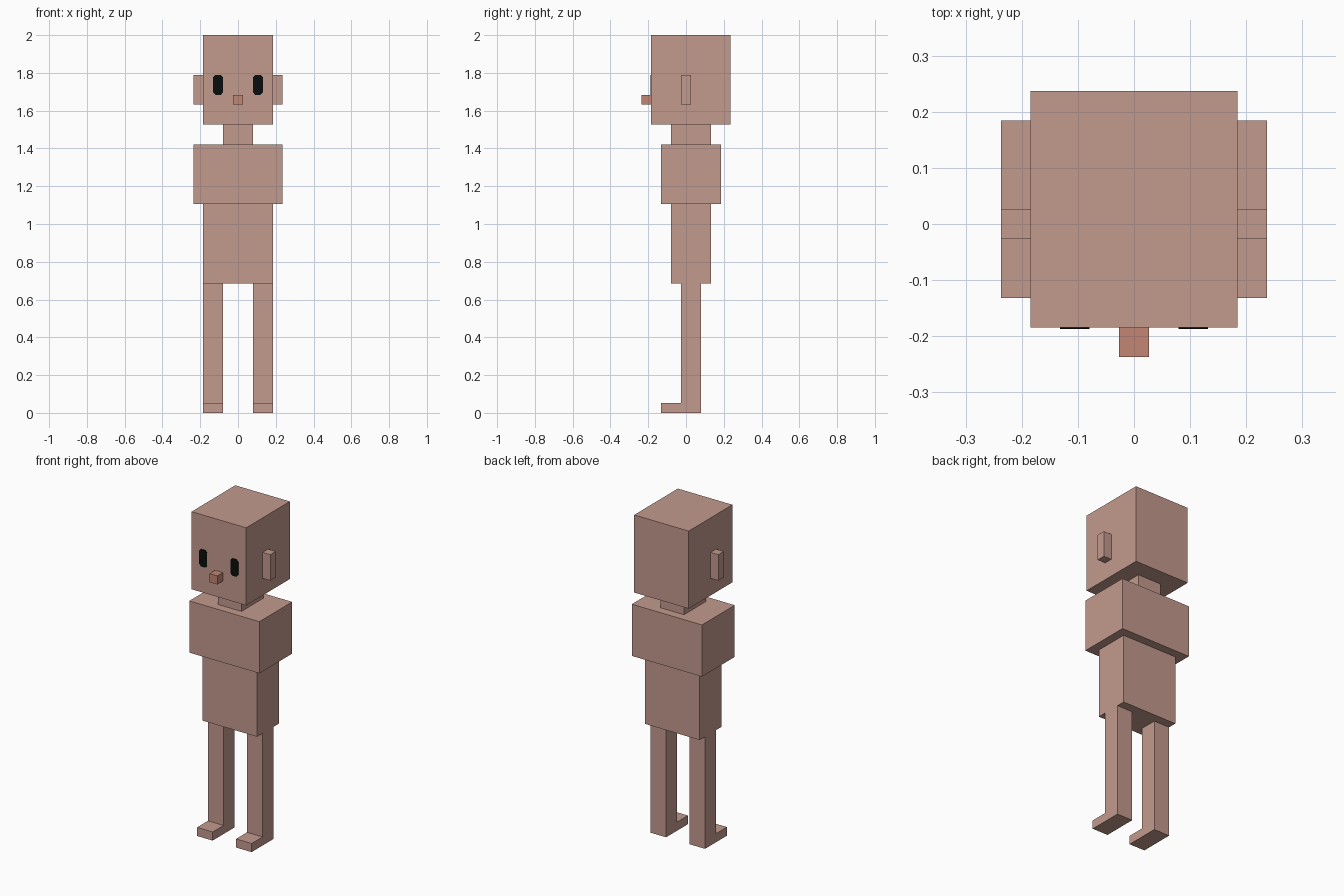
import bpy
import bmesh

if "Cube" in bpy.data.objects:
    bpy.data.objects.remove(bpy.data.objects["Cube"], do_unlink=True)

U = 2 / 38  # one block


def material(name, rgb):
    m = bpy.data.materials.new(name)
    m.use_nodes = True
    m.diffuse_color = (*rgb, 1)
    bsdf = next(n for n in m.node_tree.nodes if n.type == 'BSDF_PRINCIPLED')
    bsdf.inputs["Base Color"].default_value = (*rgb, 1)
    return m


skin = material("skin", (0.545, 0.328, 0.270))
nose_pink = material("nose pink", (0.545, 0.240, 0.174))
black = material("eye black", (0.003, 0.004, 0.004))


def finish(bm, name, mat):
    bmesh.ops.recalc_face_normals(bm, faces=bm.faces)
    mesh = bpy.data.meshes.new(name)
    bm.to_mesh(mesh)
    bm.free()
    mesh.materials.append(mat)
    obj = bpy.data.objects.new(name, mesh)
    bpy.context.collection.objects.link(obj)
    return obj


def box(name, x, y, z, mat=skin):
    """Box from ranges given in blocks."""
    bm = bmesh.new()
    bmesh.ops.create_cube(bm, size=1)
    for v in bm.verts:
        v.co = [U * (r[0] if c < 0 else r[1]) for c, r in zip(v.co, (x, y, z))]
    return finish(bm, name, mat)


def prism(name, points, axis, start, depth, mat):
    """Extrude a profile (in blocks) along x or y."""
    bm = bmesh.new()
    if axis == 'x':
        verts = [bm.verts.new((U * start, U * a, U * b)) for a, b in points]
        move = (U * depth, 0, 0)
    else:
        verts = [bm.verts.new((U * a, U * start, U * b)) for a, b in points]
        move = (0, U * depth, 0)
    face = bm.faces.new(verts)
    new = bmesh.ops.extrude_face_region(bm, geom=[face], use_keep_orig=True)["geom"]
    bmesh.ops.translate(bm, vec=move,
                        verts=[g for g in new if isinstance(g, bmesh.types.BMVert)])
    return finish(bm, name, mat)


# Head, neck and body
box("head", (-3.5, 3.5), (-3.5, 4.5), (29, 38))
box("nose", (-0.5, 0.5), (-4.5, -3.5), (31, 32), nose_pink)
box("neck", (-1.5, 1.5), (-1.5, 2.5), (27, 29))
box("chest", (-4.5, 4.5), (-2.5, 3.5), (21, 27))
box("torso", (-3.5, 3.5), (-1.5, 2.5), (13, 21))

# Paired parts: ears, legs with feet, eyes with clipped corners
leg_profile = [(-2.5, 0), (1.5, 0), (1.5, 13), (-0.5, 13), (-0.5, 1), (-2.5, 1)]
eye_half = [(0.28, -1), (0.5, -0.75), (0.5, 0.75), (0.28, 1)]
eye_profile = eye_half + [(-x, -z) for x, z in eye_half]
for side, s in (("left", 1), ("right", -1)):
    box(f"{side}_ear", sorted((s * 3.5, s * 4.5)), (-0.5, 0.5), (31, 34))
    prism(f"{side}_leg", leg_profile, 'x', s * 1.5, s * 2, skin)
    prism(f"{side}_eye", [(s * 2 + x, 33 + z) for x, z in eye_profile],
          'y', -3.5, -0.06, black)
